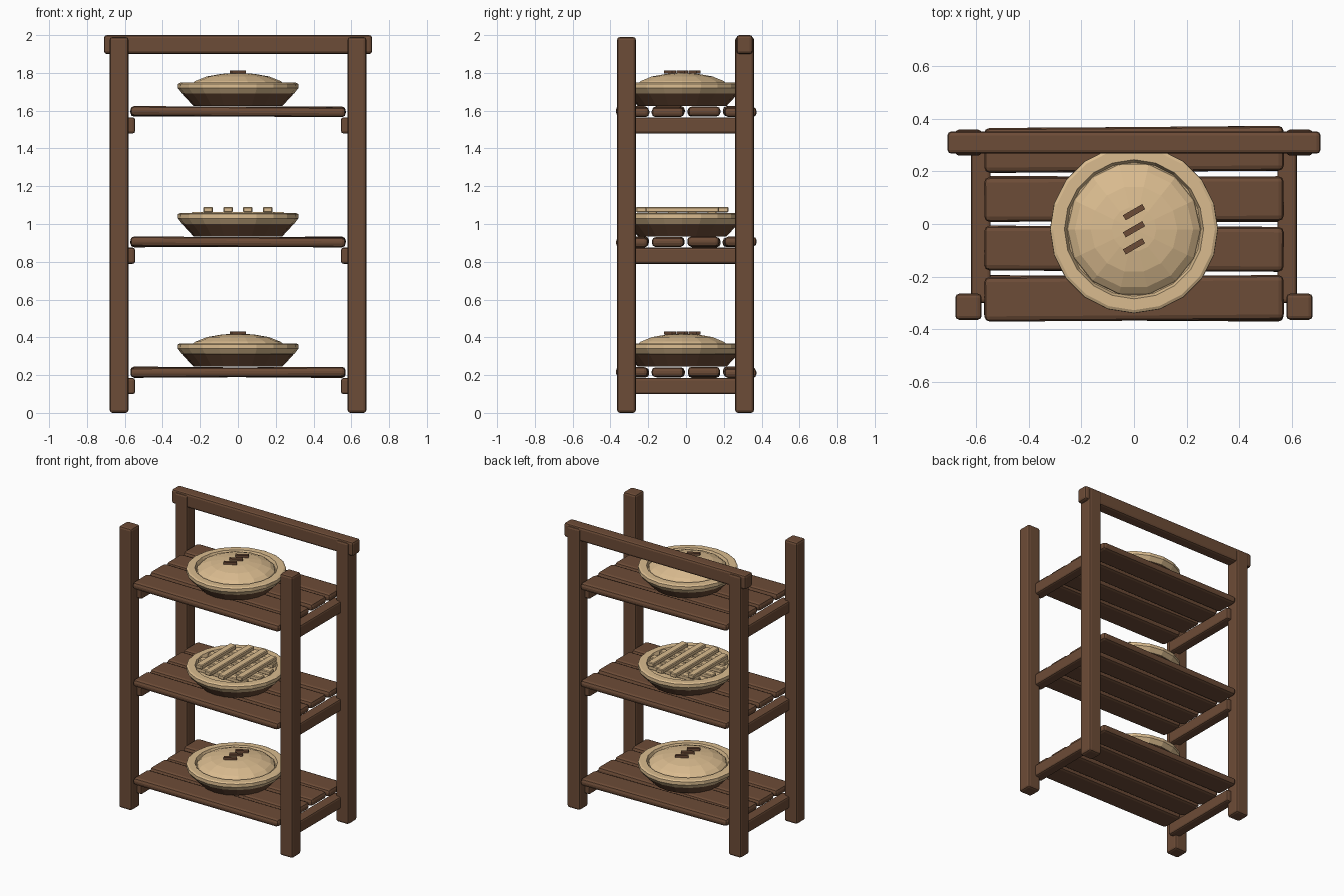
import bpy, bmesh, math, random
from mathutils import Matrix

random.seed(4)
cube = bpy.data.objects.get("Cube")
if cube:
    bpy.data.objects.remove(cube, do_unlink=True)


def make_material(name, colour):
    mat = bpy.data.materials.new(name)
    mat.use_nodes = True
    mat.diffuse_color = (*colour, 1)
    mat.node_tree.nodes["Principled BSDF"].inputs["Base Color"].default_value = (*colour, 1)
    return mat


wood = make_material("brown wood", (0.152, 0.072, 0.038))
crust = make_material("baked crust", (0.70, 0.50, 0.275))


def add_object(name, bm, mat):
    bmesh.ops.recalc_face_normals(bm, faces=bm.faces)
    mesh = bpy.data.meshes.new(name)
    bm.to_mesh(mesh)
    bm.free()
    mesh.materials.append(mat)
    obj = bpy.data.objects.new(name, mesh)
    bpy.context.collection.objects.link(obj)
    return obj


def box(name, centre, size, mat, bevel=0.0, segments=2, turn=(0, 0)):
    """Bevelled box, turned about y and z."""
    bm = bmesh.new()
    bmesh.ops.create_cube(bm, size=1, matrix=Matrix.Diagonal((*size, 1)))
    if bevel:
        bmesh.ops.bevel(bm, geom=bm.edges[:], offset=bevel, segments=segments,
                        profile=0.5, affect='EDGES')
    obj = add_object(name, bm, mat)
    obj.location = centre
    obj.rotation_euler = (0, turn[0], turn[1])
    return obj


def lathe(name, profile, centre, sides, mat):
    """Spin a radius/height profile around z."""
    bm = bmesh.new()
    verts = [bm.verts.new((r, 0, z)) for r, z in profile]
    edges = [bm.edges.new(pair) for pair in zip(verts, verts[1:])]
    bmesh.ops.spin(bm, geom=verts + edges, cent=(0, 0, 0), axis=(0, 0, 1),
                   angle=math.tau, steps=sides, use_duplicate=False)
    bmesh.ops.remove_doubles(bm, verts=bm.verts, dist=0.0005)
    obj = add_object(name, bm, mat)
    obj.location = centre
    return obj


# Frame: four posts and the rear top rail
for side, x in (("right", -0.63), ("left", 0.63)):
    for end, y in (("front", -0.315), ("back", 0.31)):
        box(f"{end}_{side}_post", (x, y, 0.995), (0.1, 0.1, 1.99), wood, 0.015)
box("top_rail", (0, 0.31, 1.95), (1.42, 0.085, 0.1), wood, 0.015)

PIE_Y = -0.02


def pie_dish(level, z):
    lathe(f"{level}_pie_dish", [(0, 0), (0.235, 0), (0.295, 0.065), (0.25, 0.07), (0, 0.07)],
          (0, PIE_Y, z), 20, wood)
    lathe(f"{level}_pie_rim",
          [(0, 0.066), (0.298, 0.066), (0.32, 0.095), (0.319, 0.117), (0.308, 0.123),
           (0.265, 0.123), (0.255, 0.1), (0, 0.1)], (0, PIE_Y, z), 20, crust)


def domed_pie(level, z):
    pie_dish(level, z)
    lathe(f"{level}_pie_lid",
          [(0, 0.09), (0.257, 0.09), (0.25, 0.112), (0.225, 0.132), (0.165, 0.156),
           (0.085, 0.17), (0, 0.175)], (0, PIE_Y, z), 14, crust)
    # Steam slits
    for i in (-1, 0, 1):
        box(f"{level}_pie_slit_{i + 2}", (0, PIE_Y + i * 0.065, z + 0.179),
            (0.085, 0.022, 0.016), wood, turn=(0, math.radians(30)))


def lattice_pie(level, z):
    pie_dish(level, z)
    # Two crossing layers of strips, trimmed to the round of the pie
    for i in range(4):
        offset = (i - 1.5) * 0.105
        length = 2 * math.sqrt(0.25 ** 2 - offset ** 2)
        box(f"{level}_pie_cross_strip_{i + 1}", (0, PIE_Y + offset, z + 0.113),
            (length, 0.05, 0.03), crust, 0.005, 1)
        box(f"{level}_pie_long_strip_{i + 1}", (offset, PIE_Y, z + 0.141),
            (0.05, length, 0.03), crust, 0.005, 1)


# Shelves: side rails, four slightly crooked planks and a pie each
for i, (level, pie) in enumerate((("lower", domed_pie), ("middle", lattice_pie),
                                  ("upper", domed_pie))):
    z = 0.215 + 0.69 * i
    for side, x in (("right", -0.583), ("left", 0.583)):
        box(f"{level}_{side}_side_rail", (x, 0, z - 0.073), (0.075, 0.6, 0.085), wood, 0.012)
    for n in range(4):
        turn = (random.uniform(-0.007, 0.009), random.uniform(-0.008, 0.01))
        box(f"{level}_plank_{n + 1}", (0, -0.283 + 0.189 * n, z), (1.14, 0.17, 0.052),
            wood, 0.02, turn=turn)
    pie(level, z + 0.03)
